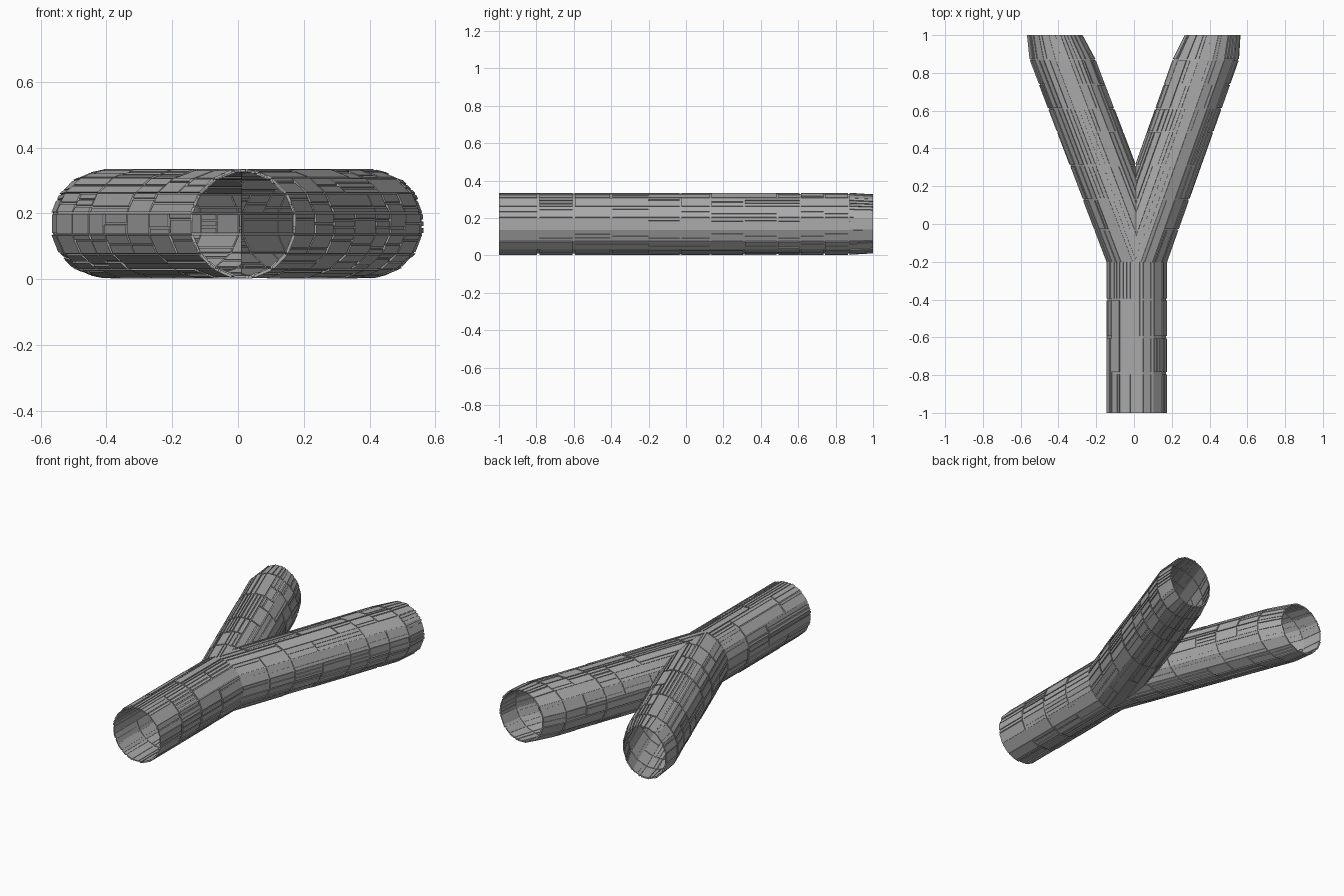
import bpy, bmesh, math, random
from mathutils import Vector

if "Cube" in bpy.data.objects:
    bpy.data.objects.remove(bpy.data.objects["Cube"])

random.seed(7)
SIDES = 16
CZ = 0.169
SPLIT_X = 0.01            # plane where the two branches meet
K = 1 / math.cos(math.pi / SIDES)

# Dark metal
metal = bpy.data.materials.new("dark_metal")
metal.diffuse_color = (0.4, 0.4, 0.4, 1)
metal.use_nodes = True
metal.node_tree.nodes["Principled BSDF"].inputs["Base Color"].default_value = metal.diffuse_color


def surface_point(rings, u, v, depth):
    """u: side index (fractional), v: ring index (fractional), depth: below outer skin."""
    i = min(int(v), len(rings) - 2)
    a, b, t = rings[i], rings[i + 1], v - i
    y, cx, rx, rz = [p + (q - p) * t for p, q in zip(a, b)]
    s = math.floor(u + 1e-9)
    f = u - s

    def corner(k):
        ang = 2 * math.pi * (k + 0.5) / SIDES
        return Vector((cx + (rx - depth) * K * math.cos(ang), y,
                       CZ + (rz - depth) * K * math.sin(ang)))
    return corner(s).lerp(corner(s + 1), f)


def finish(bm, name, side):
    """Keep one half at the junction plane (-1 left, +1 right, 0 both) and make the object."""
    if side:
        bmesh.ops.bisect_plane(bm, geom=bm.verts[:] + bm.edges[:] + bm.faces[:],
                               plane_co=(SPLIT_X, 0, 0), plane_no=(side, 0, 0),
                               clear_inner=True)
    me = bpy.data.meshes.new(name)
    bm.to_mesh(me)
    bm.free()
    me.materials.append(metal)
    bpy.context.collection.objects.link(bpy.data.objects.new(name, me))


def make_shell(name, rings, side):
    bm = bmesh.new()
    loops = [[bm.verts.new(surface_point(rings, s, v, 0.006)) for s in range(SIDES)]
             for v in range(len(rings))]
    for lo, hi in zip(loops, loops[1:]):
        for s in range(SIDES):
            n = (s + 1) % SIDES
            bm.faces.new((lo[s], hi[s], hi[n], lo[n]))
    finish(bm, name, side)


def add_panel(bm, rings, u0, u1, v0, v1):
    """One thin plate with small gaps to its neighbours."""
    top = random.choice((0.0, 0.0, 0.0015, 0.003))
    gu, last = 0.05, len(rings) - 1
    a = v0 if v0 == 0 else v0 + 0.03
    b = v1 if v1 == last else v1 - 0.03
    uv = ((u0 + gu, a), (u0 + gu, b), (u1 - gu, b), (u1 - gu, a))
    out = [bm.verts.new(surface_point(rings, u, v, top)) for u, v in uv]
    inn = [bm.verts.new(surface_point(rings, u, v, 0.009)) for u, v in uv]
    bm.faces.new(out)
    bm.faces.new(inn[::-1])
    for k in range(4):
        n = (k + 1) % 4
        bm.faces.new((out[n], out[k], inn[k], inn[n]))


def make_panels(name, rings, side, straight):
    """straight: ring index up to which plates may span several bays."""
    bm = bmesh.new()
    last = len(rings) - 1
    for s in range(SIDES):
        v = 0
        while v < last:
            span = random.choice((1, 1, 1, 2)) if v + 2 <= straight else 1
            cuts = random.choice(((0, 1), (0, .5, 1), (0, .3, 1),
                                  (0, .7, 1), (0, .33, .66, 1)))
            for c0, c1 in zip(cuts, cuts[1:]):
                add_panel(bm, rings, s + c0, s + c1, v, v + span)
            v += span
    finish(bm, name, side)


# Stem tunnel: (y, centre x, half width, half height)
stem = [(y, 0.015, 0.161, 0.166) for y in (-1, -0.79, -0.6, -0.4, -0.2)]
make_shell("stem_shell", stem, 0)
make_panels("stem_panels", stem, 0, 4)

# Two branch tunnels, each ending in a slightly turned and narrowed mouth
for side, label, x0, x1, x2 in ((-1, "left", 0.03, -0.378, -0.42),
                                (1, "right", 0.0, 0.38, 0.416)):
    rings = []
    for y in (-0.2, -0.03, 0.13, 0.31, 0.49, 0.61, 0.74, 0.87):
        t = (y + 0.2) / 1.07
        rings.append((y, x0 + (x1 - x0) * t, 0.176, 0.166))
    rings.append((1.0, x2, 0.148, 0.158))
    make_shell(label + "_branch_shell", rings, side)
    make_panels(label + "_branch_panels", rings, side, 7)
